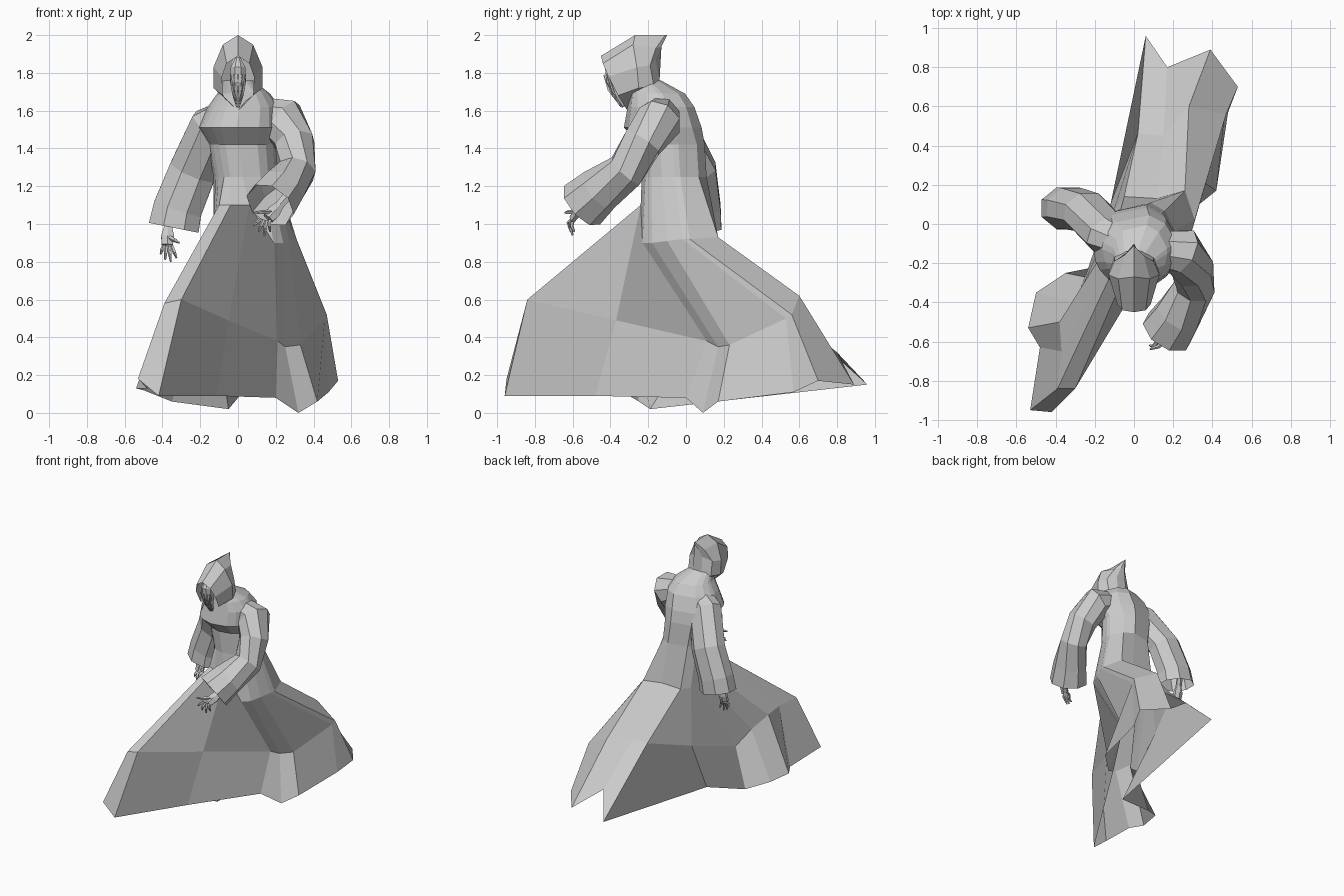
import bpy
import bmesh
import math
from mathutils import Vector

if "Cube" in bpy.data.objects:
    bpy.data.objects.remove(bpy.data.objects["Cube"], do_unlink=True)

# One plain cloth-and-bone grey for everything
grey = bpy.data.materials.new("plain grey")
grey.use_nodes = True
colour = (0.6, 0.6, 0.6, 1)
grey.diffuse_color = colour
grey.node_tree.nodes["Principled BSDF"].inputs["Base Color"].default_value = colour


def loft(name, rings, cap_start=False, cap_end=False):
    """Skin a list of closed rings that share one point count."""
    bm = bmesh.new()
    rows = [[bm.verts.new(point) for point in ring] for ring in rings]
    count = len(rows[0])
    for lower, upper in zip(rows, rows[1:]):
        for i in range(count):
            j = (i + 1) % count
            bm.faces.new((lower[i], lower[j], upper[j], upper[i]))
    if cap_start:
        bm.faces.new(rows[0][::-1])
    if cap_end:
        bm.faces.new(rows[-1])
    bmesh.ops.recalc_face_normals(bm, faces=bm.faces)
    mesh = bpy.data.meshes.new(name)
    bm.to_mesh(mesh)
    bm.free()
    mesh.materials.append(grey)
    result = bpy.data.objects.new(name, mesh)
    bpy.context.collection.objects.link(result)


def tube(name, path, radii, sides=8, flat=1.0, cap_start=True, cap_end=True):
    """Sweep a ring along a path; flat squashes it in one direction."""
    points = [Vector(p) for p in path]
    rings = []
    for i, centre in enumerate(points):
        before = points[max(i - 1, 0)]
        after = points[min(i + 1, len(points) - 1)]
        axis = (after - before).normalized()
        across = axis.cross(Vector((0, 1, 0))).normalized()
        other = axis.cross(across)
        ring = []
        for k in range(sides):
            angle = math.tau * (k + 0.5) / sides
            offset = across * math.cos(angle) + other * math.sin(angle) * flat
            ring.append(centre + offset * radii[i])
        rings.append(ring)
    loft(name, rings, cap_start, cap_end)


def mirrored(half):
    """Complete a half outline whose first and last points lie on x = 0."""
    return half + [(-x, y, z) for x, y, z in half[-2:0:-1]]


# Robe: swept hem, fold line and waist, running round from the front left edge
hem = [(.2, 0, .08), (.32, .09, 0), (.42, .17, .06), (.48, .57, .11),
       (.53, .7, .17), (.39, .89, .15), (.17, .8, .32), (.06, .96, .15),
       (-.05, -.19, .02), (-.35, -.25, .06), (-.5, -.35, .12), (-.54, -.53, .13),
       (-.48, -.63, .13), (-.53, -.95, .18), (-.42, -.96, .09), (-.11, -.48, .09)]
fold = [(.21, .11, .38), (.25, .17, .35), (.33, .23, .36), (.46, .53, .5),
        (.47, .56, .52), (.28, .6, .62), (.15, .45, .6), (.02, .46, .6),
        (-.12, .1, .48), (-.25, -.27, .37), (-.3, -.4, .47), (-.38, -.5, .57),
        (-.37, -.65, .58), (-.39, -.84, .58), (-.3, -.84, .6), (-.05, -.37, .49)]
waist = [(.19, -.23, .9), (.24, -.18, .9), (.27, -.1, .91), (.3, -.02, .92),
         (.31, .02, .92), (.26, .17, .93), (.12, .13, .93), (-.05, .14, .93),
         (-.1, .08, .93), (-.12, .02, .95), (-.13, -.02, .98), (-.13, -.1, 1),
         (-.12, -.15, 1.05), (-.1, -.22, 1.1), (-.04, -.24, 1.1), (.06, -.24, 1.1)]
waist_centre = Vector((.08, -.02, 0))
bearings = []
for point in waist:
    away = Vector(point) - waist_centre
    bearings.append(math.atan2(away.y, away.x))


def body_ring(height, x, y, half_width, half_depth):
    return [(x + half_width * math.cos(a), y + half_depth * math.sin(a), height)
            for a in bearings]


# Torso rings continue the same folds up to the neck
torso = [body_ring(1.25, .04, -.06, .17, .175),
         body_ring(1.42, .02, -.07, .18, .175),
         body_ring(1.51, .01, -.12, .22, .21),
         body_ring(1.62, .03, -.13, .19, .18),
         body_ring(1.69, .03, -.15, .14, .15),
         body_ring(1.76, 0, -.21, .08, .08)]
loft("robe", [hem, fold, waist] + torso, cap_end=True)

# Hood: face opening, widest outline, and a back that rises to a point
rim = [(0, -.45, 1.89), (.06, -.44, 1.85), (.085, -.41, 1.78),
       (.08, -.36, 1.68), (0, -.31, 1.6)]
crown = [(0, -.27, 2), (.08, -.28, 1.95), (.13, -.26, 1.83),
         (.13, -.25, 1.72), (0, -.25, 1.62)]
nape = [(0, -.11, 2), (.05, -.16, 1.93), (.1, -.19, 1.84),
        (.1, -.17, 1.73), (0, -.13, 1.69)]
peak = [(0, -.1, 2), (.015, -.13, 1.94), (.03, -.16, 1.87),
        (.04, -.14, 1.76), (0, -.12, 1.7)]
loft("hood", [mirrored(rim), mirrored(crown), mirrored(nape), mirrored(peak)],
     cap_end=True)

# Narrow face with flutes that converge on the chin
tube("face", [(0, -.38, 1.88), (0, -.39, 1.83), (0, -.38, 1.76),
              (0, -.36, 1.68), (0, -.33, 1.62)],
     [.015, .042, .046, .03, .01])
for i in range(5):
    side = (i - 2) / 2
    bow = 0.02 * abs(side)
    tube("face_flute", [(side * .04, bow - .435, 1.79),
                        (side * .03, bow - .41, 1.71),
                        (side * .008, -.345, 1.62)],
         [.004, .007, .003], sides=4)

# Wide sleeves, open at the cuff
tube("left_sleeve", [(.1, -.12, 1.59), (.24, -.14, 1.55), (.3, -.23, 1.43),
                     (.31, -.32, 1.28), (.23, -.46, 1.18), (.17, -.55, 1.1)],
     [.09, .125, .11, .105, .125, .14], cap_end=False)
tube("right_sleeve", [(-.02, -.12, 1.58), (-.13, -.06, 1.51), (-.24, .06, 1.28),
                      (-.32, .08, 1.08), (-.34, .08, .98)],
     [.1, .135, .135, .14, .145], flat=0.8, cap_end=False)


def hand(side, wrist, palm_end, tips, thumb):
    """Forearm and palm, four bent fingers and a thumb."""
    wrist, palm_end = Vector(wrist), Vector(palm_end)
    start = wrist + (wrist - palm_end) * 0.9
    middle = wrist.lerp(palm_end, 0.5)
    tube(side + "_palm", [start, wrist, middle, palm_end],
         [.028, .026, .04, .034], sides=6, flat=0.55)
    for tip in tips:
        tip = Vector(tip)
        root = palm_end.lerp(tip, 0.12)
        root.x += (tip.x - palm_end.x) * 0.4
        knuckle = root.lerp(tip, 0.55) + Vector((0, -.012, 0))
        tube(side + "_finger", [root, knuckle, tip], [.011, .01, .005], sides=5)
    thumb = Vector(thumb)
    bend = middle.lerp(thumb, 0.6) + Vector((0, -.012, 0))
    tube(side + "_thumb", [middle, bend, thumb], [.014, .011, .005], sides=5)


hand("left", (.22, -.55, 1.1), (.16, -.6, 1.03),
     [(.08, -.62, .99), (.11, -.61, .96), (.14, -.6, .94), (.17, -.59, .96)],
     (.08, -.64, 1.06))
hand("right", (-.37, .07, .98), (-.375, .05, .89),
     [(-.41, .04, .84), (-.385, .03, .81), (-.355, .03, .8), (-.325, .04, .82)],
     (-.31, .02, .9))
